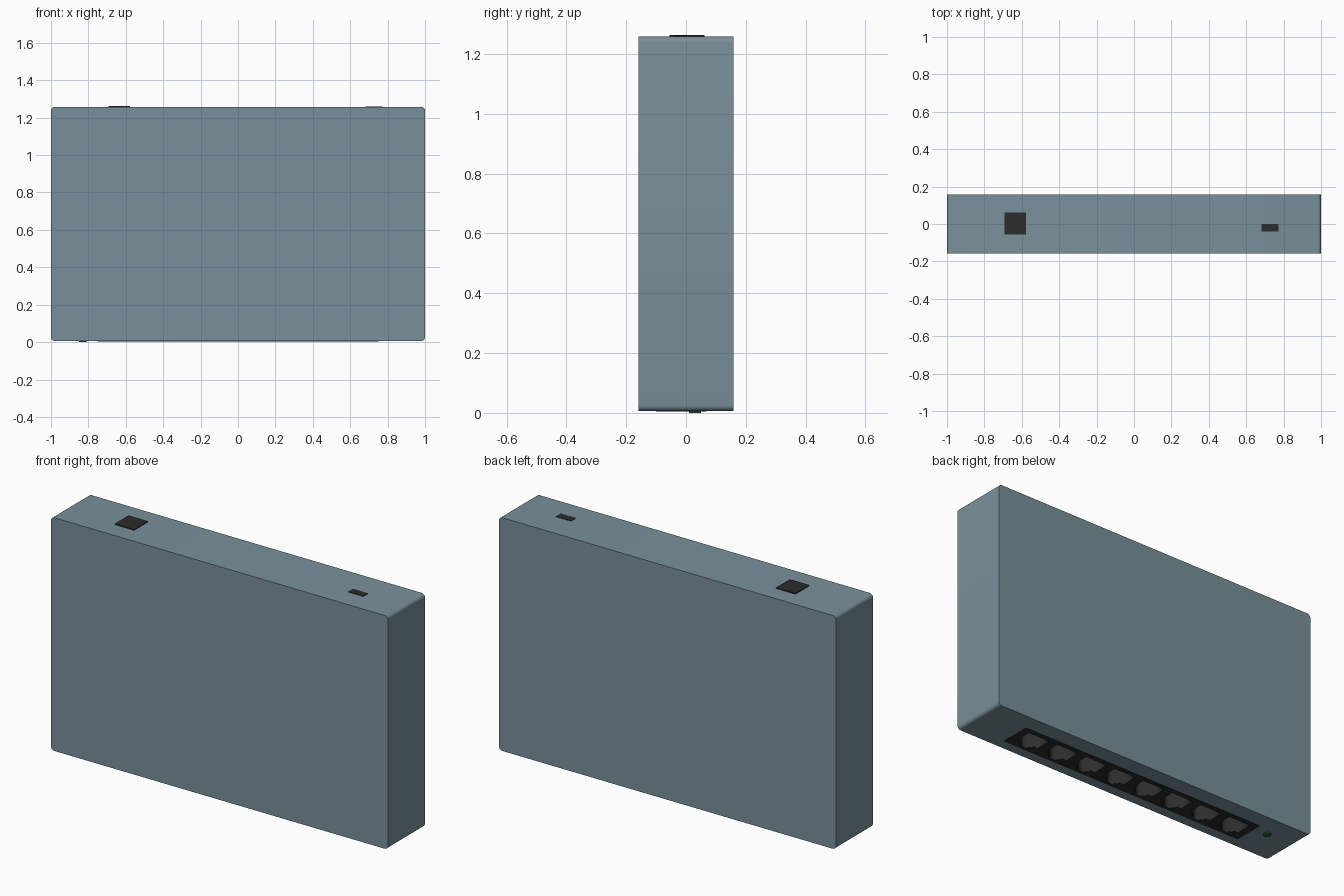
import bpy, bmesh, math

if "Cube" in bpy.data.objects:
    bpy.data.objects.remove(bpy.data.objects["Cube"])

Z0, Z1 = 0.006, 1.258      # case bottom and top
BANK_Y = -0.016            # centre line of the port bank
PITCH = 0.184


def material(name, rgb):
    m = bpy.data.materials.new(name)
    m.diffuse_color = (*rgb, 1)
    m.use_nodes = True
    m.node_tree.nodes["Principled BSDF"].inputs["Base Color"].default_value = m.diffuse_color
    return m


case_mat = material("blue_grey", (0.19, 0.28, 0.325))
black = material("black", (0.025, 0.025, 0.025))
green = material("dark_green", (0.02, 0.12, 0.04))
metal = material("contact_metal", (0.25, 0.24, 0.22))


def finish(name, bm, mat):
    bmesh.ops.recalc_face_normals(bm, faces=bm.faces)
    me = bpy.data.meshes.new(name)
    bm.to_mesh(me)
    bm.free()
    ob = bpy.data.objects.new(name, me)
    bpy.context.collection.objects.link(ob)
    if mat:
        me.materials.append(mat)
    return ob


def add_box(bm, x0, x1, y0, y1, z0, z1):
    vs = bmesh.ops.create_cube(bm, size=1)["verts"]
    for v in vs:
        v.co.x = x1 if v.co.x > 0 else x0
        v.co.y = y1 if v.co.y > 0 else y0
        v.co.z = z1 if v.co.z > 0 else z0


def box(name, dims, mat):
    bm = bmesh.new()
    add_box(bm, *dims)
    return finish(name, bm, mat)


def smooth(ob):
    bpy.ops.object.select_all(action='DESELECT')
    ob.select_set(True)
    bpy.context.view_layer.objects.active = ob
    bpy.ops.object.shade_smooth_by_angle(angle=math.radians(35))


# Case: rounded rectangle profile extruded front to back
bm = bmesh.new()
r, n = 0.02, 6
pts = []
for k, (cx, cz) in enumerate([(1 - r, Z1 - r), (-1 + r, Z1 - r), (-1 + r, Z0 + r), (1 - r, Z0 + r)]):
    for i in range(n + 1):
        a = math.pi / 2 * (k + i / n)
        pts.append((cx + r * math.cos(a), -0.158, cz + r * math.sin(a)))
face = bm.faces.new([bm.verts.new(p) for p in pts])
ext = bmesh.ops.extrude_face_region(bm, geom=[face])["geom"]
bmesh.ops.translate(bm, vec=(0, 0.316, 0), verts=[v for v in ext if isinstance(v, bmesh.types.BMVert)])
case = finish("case", bm, case_mat)

# Pocket for the port bank
cutter = box("pocket_cutter", (-0.749, 0.749, BANK_Y - 0.084, BANK_Y + 0.084, -0.1, 0.28), case_mat)
bpy.context.view_layer.objects.active = case
mod = case.modifiers.new("pocket", 'BOOLEAN')
mod.object = cutter
mod.operation = 'DIFFERENCE'
mod.solver = 'EXACT'
bpy.ops.object.modifier_apply(modifier=mod.name)
bpy.data.objects.remove(cutter)
smooth(case)

# Port bank: flat frame with eight stepped socket openings
curve = bpy.data.curves.new("port_bank", 'CURVE')
curve.dimensions = '2D'
curve.fill_mode = 'BOTH'
curve.extrude = 0.07


def outline(points):
    s = curve.splines.new('POLY')
    s.points.add(len(points) - 1)
    for p, (x, y) in zip(s.points, points):
        p.co = (x, y, 0, 1)
    s.use_cyclic_u = True


outline([(-0.75, -0.085), (0.75, -0.085), (0.75, 0.085), (-0.75, 0.085)])
half = [(0.066, 0.058), (0.066, -0.032), (0.038, -0.032), (0.038, -0.05), (0.024, -0.05), (0.024, -0.066)]
centres = [(i - 3.5) * PITCH for i in range(8)]
for cx in centres:
    outline([(cx + x, y) for x, y in half] + [(cx - x, y) for x, y in reversed(half)])
bank_curve = bpy.data.objects.new("bank_curve", curve)
bpy.context.collection.objects.link(bank_curve)
bpy.context.view_layer.update()
deps = bpy.context.evaluated_depsgraph_get()
bank_mesh = bpy.data.meshes.new_from_object(bank_curve.evaluated_get(deps))
bank = bpy.data.objects.new("port_bank", bank_mesh)
bpy.context.collection.objects.link(bank)
bank.location = (0, BANK_Y, 0.074)
bank_mesh.materials.clear()
bank_mesh.materials.append(black)
bpy.data.objects.remove(bank_curve)

# Contact pins inside every socket
bm = bmesh.new()
for cx in centres:
    for j in range(8):
        x = cx + (j - 3.5) * 0.013
        add_box(bm, x - 0.003, x + 0.003, BANK_Y + 0.03, BANK_Y + 0.036, 0.03, 0.14)
finish("contact_pins", bm, metal)

# Status light beside the ports
bm = bmesh.new()
bmesh.ops.create_cone(bm, cap_ends=True, segments=24, radius1=0.02, radius2=0.02, depth=0.02)
bmesh.ops.translate(bm, vec=(-0.83, 0.03, 0.01), verts=bm.verts)
smooth(finish("status_light", bm, green))

# Power socket and lock slot on the top
box("power_socket", (-0.693, -0.578, -0.055, 0.062, Z1 - 0.02, Z1 + 0.005), black)
box("lock_slot", (0.683, 0.772, -0.04, 0.0, Z1 - 0.02, Z1 + 0.003), black)
